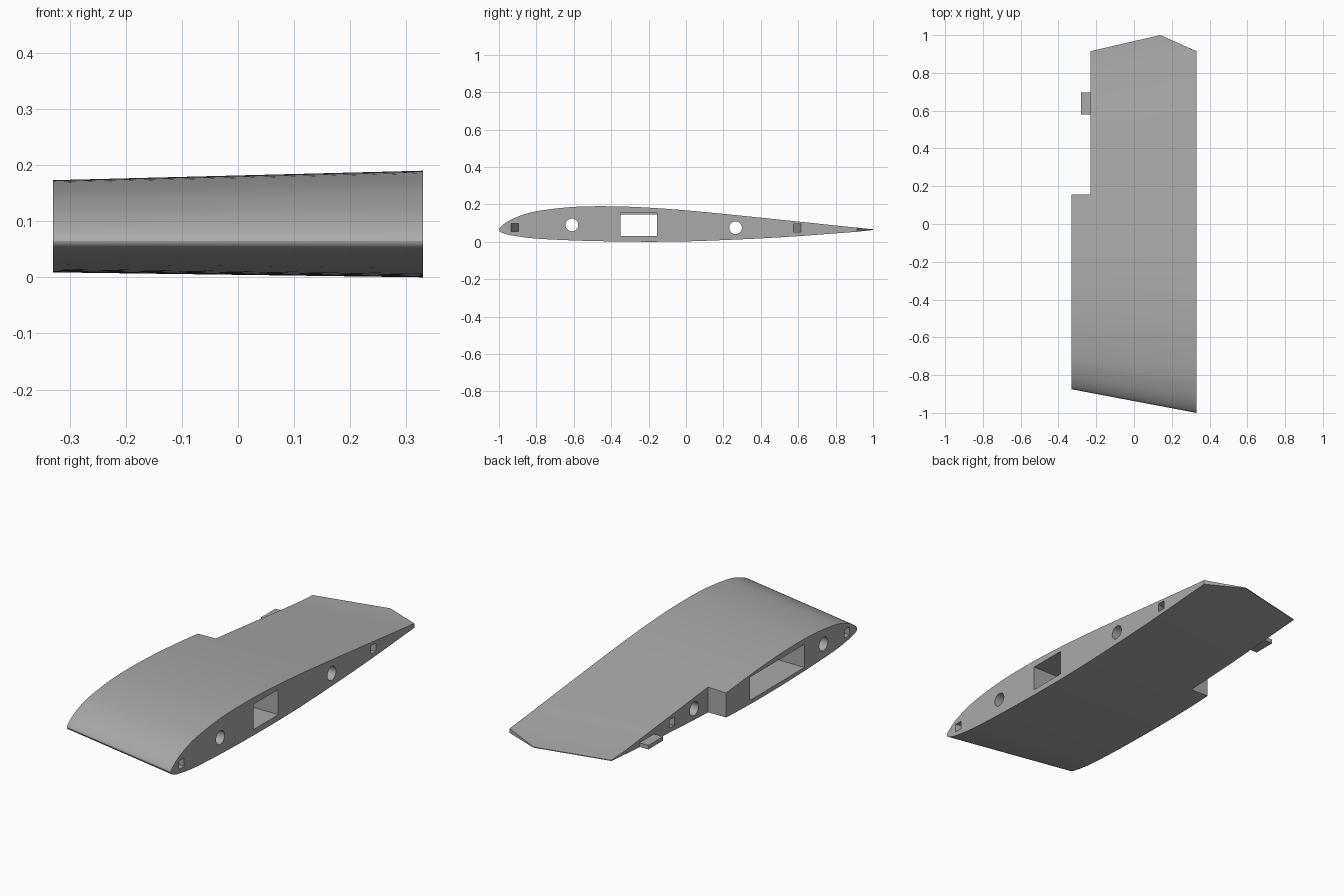
import bpy, bmesh, math
from mathutils import Vector

if "Cube" in bpy.data.objects:
    bpy.data.objects.remove(bpy.data.objects["Cube"])

grey = bpy.data.materials.new("plain_grey")
grey.diffuse_color = (0.4, 0.4, 0.4, 1)
grey.use_nodes = True
grey.node_tree.nodes["Principled BSDF"].inputs["Base Color"].default_value = grey.diffuse_color


def loft(name, ring_a, ring_b):
    """Closed solid between two matching rings of points."""
    bm = bmesh.new()
    a = [bm.verts.new(p) for p in ring_a]
    b = [bm.verts.new(p) for p in ring_b]
    n = len(a)
    for i in range(n):
        j = (i + 1) % n
        bm.faces.new((a[i], a[j], b[j], b[i]))
    bm.faces.new(a)
    bm.faces.new(b)
    bmesh.ops.recalc_face_normals(bm, faces=bm.faces)
    me = bpy.data.meshes.new(name)
    bm.to_mesh(me)
    bm.free()
    ob = bpy.data.objects.new(name, me)
    bpy.context.collection.objects.link(ob)
    me.materials.append(grey)
    return ob


def box(name, x, y, z, skew=0.0):
    """Box from ranges; skew shifts its +x end along y."""
    def ring(px, dy):
        return [(px, y[i] + dy, z[j]) for i, j in ((0, 0), (1, 0), (1, 1), (0, 1))]
    return loft(name, ring(x[0], 0), ring(x[1], skew))


def rod(name, y, z, r, n=32):
    def ring(px):
        return [(px, y + r * math.cos(2 * math.pi * i / n),
                 z + r * math.sin(2 * math.pi * i / n)) for i in range(n)]
    return loft(name, ring(-0.5), ring(0.5))


def spline(pts, sub=5):
    """Catmull-Rom curve through the points."""
    p = [Vector(q) for q in pts]
    p = [2 * p[0] - p[1]] + p + [2 * p[-1] - p[-2]]
    out = []
    for i in range(1, len(p) - 2):
        for s in range(sub):
            t = s / sub
            out.append(0.5 * (2 * p[i] + (p[i + 1] - p[i - 1]) * t
                       + (2 * p[i - 1] - 5 * p[i] + 4 * p[i + 1] - p[i + 2]) * t * t
                       + (3 * p[i] - p[i - 1] - 3 * p[i + 1] + p[i + 2]) * t ** 3))
    return out + [p[-2]]


# airfoil section (y, z), from the trailing edge over the top to the lower side
section = spline([(1.044, 0.067), (0.9, 0.077), (0.6, 0.108), (0.3, 0.139), (0, 0.168),
                  (-0.25, 0.185), (-0.45, 0.19), (-0.62, 0.185), (-0.8, 0.163),
                  (-0.9, 0.134), (-0.965, 0.101), (-1.0, 0.065), (-0.97, 0.043),
                  (-0.9, 0.029), (-0.8, 0.017), (-0.6, 0.007), (-0.4, 0.002),
                  (-0.2, 0.0), (0, 0.002), (0.2, 0.009), (0.4, 0.018), (0.6, 0.030),
                  (0.8, 0.045), (1.044, 0.063)])


def wing_ring(x):
    k = 0.8645 + (1 - 0.8645) * (x + 0.33) / 0.66
    lead = -0.875 - 0.125 * (x + 0.33) / 0.66
    return [(x, lead + (y + 1) * k, 0.065 + (z - 0.065) * k) for y, z in section]


wing = loft("wing_section", wing_ring(-0.33), wing_ring(0.33))


def cut(cutter):
    mod = wing.modifiers.new("cut", 'BOOLEAN')
    mod.operation = 'DIFFERENCE'
    mod.solver = 'EXACT'
    mod.object = cutter
    bpy.context.view_layer.objects.active = wing
    bpy.ops.object.modifier_apply(modifier="cut")
    bpy.data.objects.remove(cutter)


# rear step and clipped trailing corner
cut(box("step_cutter", (-0.5, -0.23), (0.155, 1.2), (-0.2, 0.4)))
corner = [(0.14, 1.0), (0.52, 0.83), (0.52, 1.2), (0.14, 1.2)]
cut(loft("corner_cutter", [(x, y, -0.2) for x, y in corner], [(x, y, 0.4) for x, y in corner]))
# round tube passages
cut(rod("front_tube", -0.61, 0.09, 0.034))
cut(rod("rear_tube", 0.265, 0.075, 0.034))
# square spar passages that follow the sweep of each edge
cut(box("front_spar", (-0.43, 0.43), (-0.797, -0.757), (0.055, 0.097), -0.156))
cut(box("rear_spar", (-0.33, 0.43), (0.392, 0.432), (0.052, 0.094), 0.211))
# rectangular passage, wider on the left
cut(box("passage", (-0.1, 0.5), (-0.35, -0.155), (0.03, 0.155)))
cut(box("pocket", (-0.5, -0.05), (-0.46, -0.03), (0.03, 0.145)))

# small side lug
lug = box("control_lug", (-0.28, -0.21), (0.58, 0.695), (0.05, 0.07))

bpy.ops.object.select_all(action='DESELECT')
wing.select_set(True)
bpy.context.view_layer.objects.active = wing
bpy.ops.object.shade_smooth_by_angle(angle=math.radians(30))
